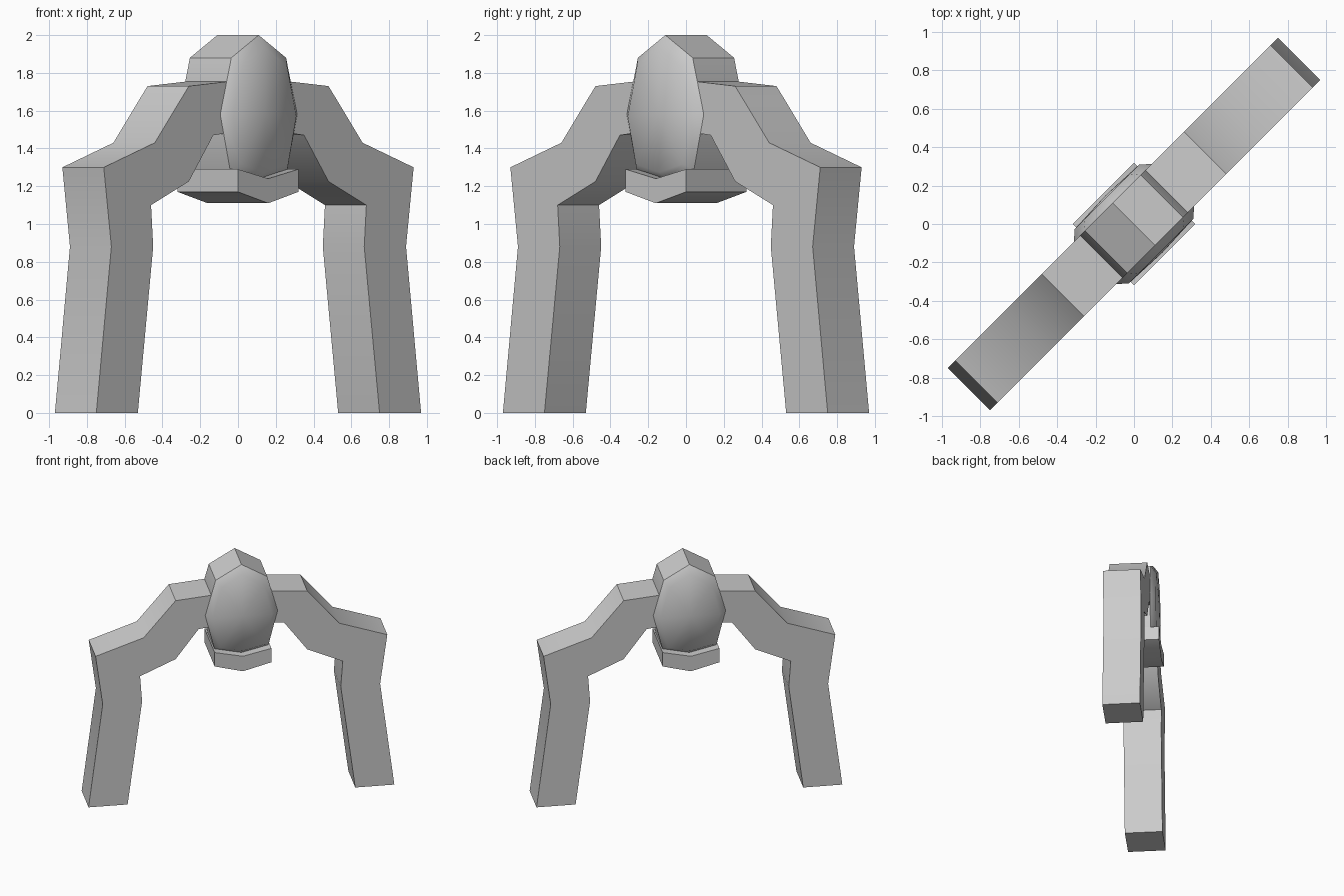
import bpy
import bmesh
import math

cube = bpy.data.objects.get("Cube")
if cube:
    bpy.data.objects.remove(cube, do_unlink=True)

grey = bpy.data.materials.new("light_grey")
grey.use_nodes = True
COLOUR = (0.6, 0.6, 0.6, 1)
grey.diffuse_color = COLOUR
grey.node_tree.nodes["Principled BSDF"].inputs["Base Color"].default_value = COLOUR

HALF = 0.155  # half depth of arms and body


def finish(name, bm, angle):
    """Turn a bmesh into an object standing along the diagonal."""
    mesh = bpy.data.meshes.new(name)
    bm.to_mesh(mesh)
    bm.free()
    mesh.materials.append(grey)
    obj = bpy.data.objects.new(name, mesh)
    obj.rotation_euler.z = math.radians(45)
    bpy.context.collection.objects.link(obj)
    bpy.ops.object.select_all(action="DESELECT")
    obj.select_set(True)
    bpy.context.view_layer.objects.active = obj
    bpy.ops.object.shade_smooth_by_angle(angle=math.radians(angle))


def prism(name, profile, half):
    """Extrude a profile in the upright plane to both sides."""
    bm = bmesh.new()
    front = [bm.verts.new((x, -half, z)) for x, z in profile]
    back = [bm.verts.new((x, half, z)) for x, z in profile]
    bm.faces.new(front)
    bm.faces.new(back)
    for i in range(len(profile)):
        j = (i + 1) % len(profile)
        bm.faces.new((front[i], front[j], back[j], back[i]))
    bmesh.ops.recalc_face_normals(bm, faces=bm.faces)
    finish(name, bm, 35)


def bulged_plate(name, rim, side):
    """Rounded cover: rim loop, raised inner loop and a fan to the centre."""
    bm = bmesh.new()
    mid = 1.5
    outer = [bm.verts.new((x, side * HALF, z)) for x, z in rim]
    inner = [bm.verts.new((x * 0.82, side * 0.2, mid + (z - mid) * 0.87)) for x, z in rim]
    centre = bm.verts.new((0, side * 0.21, 1.58))
    for i in range(len(rim)):
        j = (i + 1) % len(rim)
        quad = (outer[i], outer[j], inner[j], inner[i])
        fan = (inner[i], inner[j], centre)
        for face in (quad, fan):
            bm.faces.new(face if side < 0 else face[::-1])
    bm.normal_update()
    # profile runs anticlockwise seen from the front
    finish(name, bm, 89)


# Bent arms that reach down to the ground
arm = [(0.905, 0), (1.216, 0), (1.103, 0.88), (1.16, 1.30), (0.778, 1.43),
       (0.523, 1.73), (0.2, 1.757), (0.2, 1.485), (0.34, 1.47),
       (0.523, 1.225), (0.806, 1.10), (0.79, 0.88)]
for label, s in (("left", 1), ("right", -1)):
    prism(label + "_arm", [(s * x, z) for x, z in arm], HALF)

# Central body with its two bulged covers
half_body = [(0.215, 1.29), (0.288, 1.58), (0.205, 1.88)]
body = ([(0, 1.24)] + half_body + [(0, 2.0)]
        + [(-x, z) for x, z in reversed(half_body)])
prism("body", body, HALF)
bulged_plate("front_cover", body, -1)
bulged_plate("back_cover", body, 1)

# Shallow V-shaped bracket under the body
prism("bracket", [(-0.226, 1.17), (0, 1.11), (0.226, 1.17),
                  (0.226, 1.29), (0, 1.24), (-0.226, 1.29)], 0.226)
